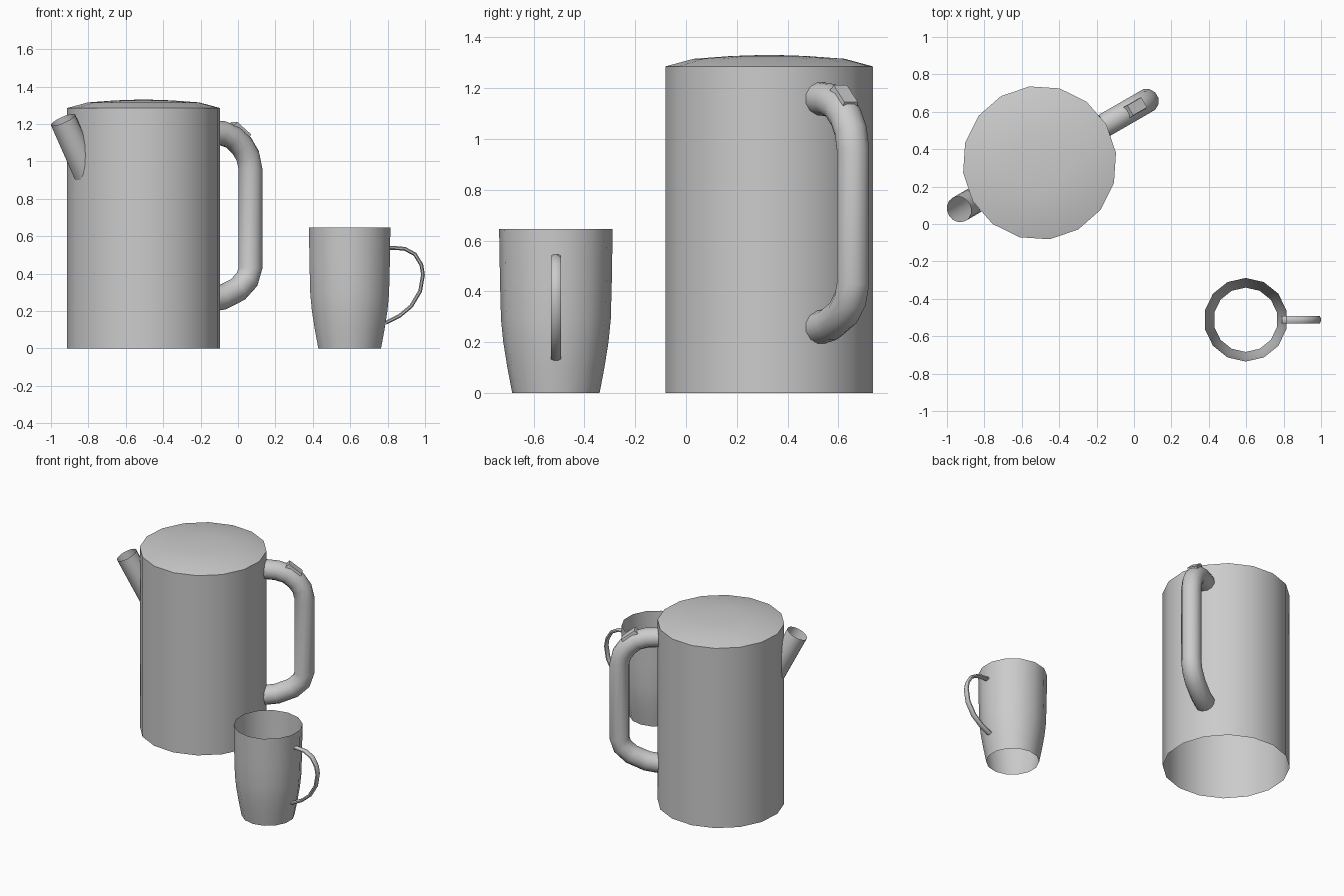
import bpy, bmesh
from math import sin, cos, pi, radians, sqrt
from mathutils import Vector

if "Cube" in bpy.data.objects:
    bpy.data.objects.remove(bpy.data.objects["Cube"])

JUG = (-0.505, 0.327, 0)
MUG = (0.597, -0.512, 0)
TURN = radians(30)


def finish(name, verts, faces, loc, rot=0.0):
    me = bpy.data.meshes.new(name)
    me.from_pydata([tuple(v) for v in verts], [], faces)
    bm = bmesh.new()
    bm.from_mesh(me)
    bmesh.ops.remove_doubles(bm, verts=bm.verts, dist=1e-5)
    bmesh.ops.recalc_face_normals(bm, faces=bm.faces)
    bm.to_mesh(me)
    bm.free()
    ob = bpy.data.objects.new(name, me)
    bpy.context.collection.objects.link(ob)
    ob.location = loc
    ob.rotation_euler.z = rot
    bpy.ops.object.select_all(action='DESELECT')
    ob.select_set(True)
    bpy.context.view_layer.objects.active = ob
    bpy.ops.object.shade_smooth_by_angle(angle=radians(32))
    return ob


def bridge(rows, n):
    return [(i * n + j, i * n + (j + 1) % n, (i + 1) * n + (j + 1) % n, (i + 1) * n + j)
            for i in range(rows - 1) for j in range(n)]


def lathe(name, profile, n, loc, rot):
    verts = [(r * cos(2 * pi * j / n), r * sin(2 * pi * j / n), z)
             for r, z in profile for j in range(n)]
    return finish(name, verts, bridge(len(profile), n), loc, rot)


def tube(name, path, wide, thick, n, loc, rot=0.0):
    # sweep an oval section along a path in the local xz plane
    pts = [Vector((x, 0, z)) for x, z in path]
    verts = []
    for i, p in enumerate(pts):
        t = (pts[min(i + 1, len(pts) - 1)] - pts[max(i - 1, 0)]).normalized()
        side = Vector((t.z, 0, -t.x))
        for j in range(n):
            a = 2 * pi * (j + 0.5) / n
            verts.append(p + side * thick * cos(a) + Vector((0, wide * sin(a), 0)))
    faces = bridge(len(pts), n)
    faces += [tuple(range(n)), tuple(range(len(verts) - n, len(verts)))]
    return finish(name, verts, faces, loc, rot)


# jug body and domed lid
lathe("jug_body", [(0.412, 0), (0.412, 1.285)], 16, JUG, TURN)
lid = [(0.412, 1.285), (0.30, 1.315), (0.15, 1.326), (0.0, 1.331)]
lathe("jug_lid", lid, 16, JUG, TURN)

# jug handle
path = [(0.40, 1.158), (0.48, 1.152), (0.55, 1.13), (0.606, 1.085), (0.643, 1.03), (0.66, 0.96),
        (0.66, 0.43), (0.64, 0.37), (0.583, 0.315), (0.48, 0.27), (0.40, 0.258)]
tube("jug_handle", path, 0.066, 0.066, 12, JUG, TURN)

# thumb button on the handle
tilt = radians(38)
verts = []
for sx, sy, h in [(-1, -1, 0), (1, -1, 0), (1, 1, 0), (-1, 1, 0),
                  (-.9, -.9, 1), (.9, -.9, 1), (.9, .9, 1), (-.9, .9, 1)]:
    x, z = sx * 0.06, -0.02 + h * 0.033
    verts.append((0.595 + x * cos(tilt) + z * sin(tilt), sy * 0.034,
                  1.168 - x * sin(tilt) + z * cos(tilt)))
finish("handle_button", verts, bridge(2, 4) + [(0, 1, 2, 3), (4, 5, 6, 7)], JUG, TURN)

# open slanted spout, each line running down until it meets the body
slant, n, rad = radians(27), 16, 0.071
rim, foot = [], []
for j in range(n):
    a = 2 * pi * j / n
    u, v = 0.497 + rad * cos(slant) * cos(a), rad * sin(a)
    z = 1.222 - rad * sin(slant) * cos(a)
    hit = sqrt(0.406 ** 2 - v * v)
    rim.append((u, v, z))
    foot.append((hit, v, z - (u - hit) * cos(slant) / sin(slant)))
finish("jug_spout", rim + foot, bridge(2, n), JUG, TURN + pi)

# thin-walled mug
cup = [(0.172, 0), (0.191, 0.1), (0.207, 0.2), (0.216, 0.29), (0.220, 0.44), (0.2225, 0.59), (0.2235, 0.645)]
lathe("mug_body", cup, 14, MUG, pi / 2)

# mug handle
loop = [(0.79, 0.537), (0.84, 0.537), (0.893, 0.532), (0.946, 0.503), (0.98, 0.447), (0.989, 0.395),
        (0.974, 0.306), (0.926, 0.226), (0.865, 0.175), (0.79, 0.137)]
tube("mug_handle", [(x - MUG[0], z) for x, z in loop], 0.021, 0.011, 8, MUG)
